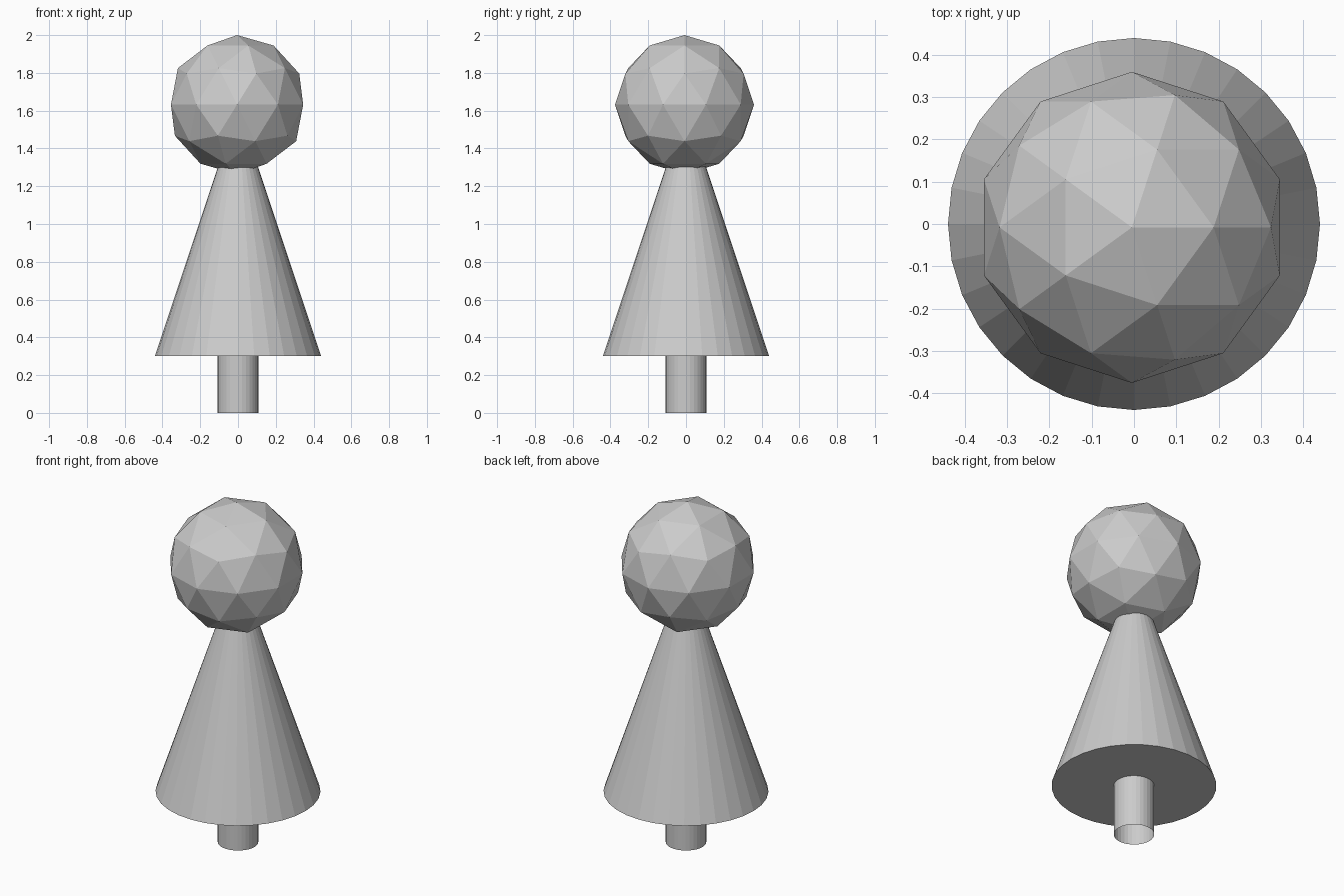
import bpy, bmesh, math

if "Cube" in bpy.data.objects:
    bpy.data.objects.remove(bpy.data.objects["Cube"])


def lathe(name, profile, sides=32):
    """Flat-faced revolve of (radius, z) points, open at both ends."""
    bm = bmesh.new()
    rings = []
    for r, z in profile:
        rings.append([bm.verts.new((r * math.cos(2 * math.pi * i / sides),
                                    r * math.sin(2 * math.pi * i / sides), z))
                      for i in range(sides)])
    for low, high in zip(rings, rings[1:]):
        for i in range(sides):
            j = (i + 1) % sides
            bm.faces.new((low[i], low[j], high[j], high[i]))
    mesh = bpy.data.meshes.new(name)
    bm.to_mesh(mesh)
    bm.free()
    obj = bpy.data.objects.new(name, mesh)
    bpy.context.collection.objects.link(obj)
    return obj


# Hollow stem, flat underside and tapering body in one revolved shell
lathe("stem_and_cone", [(0.108, 0.0), (0.108, 0.3), (0.44, 0.3), (0.1, 1.32)])

# Low-poly ball on top, slightly off centre
bpy.ops.mesh.primitive_ico_sphere_add(subdivisions=2, radius=0.368,
                                      location=(-0.005, -0.008, 1.632))
bpy.context.object.name = "ball_top"
